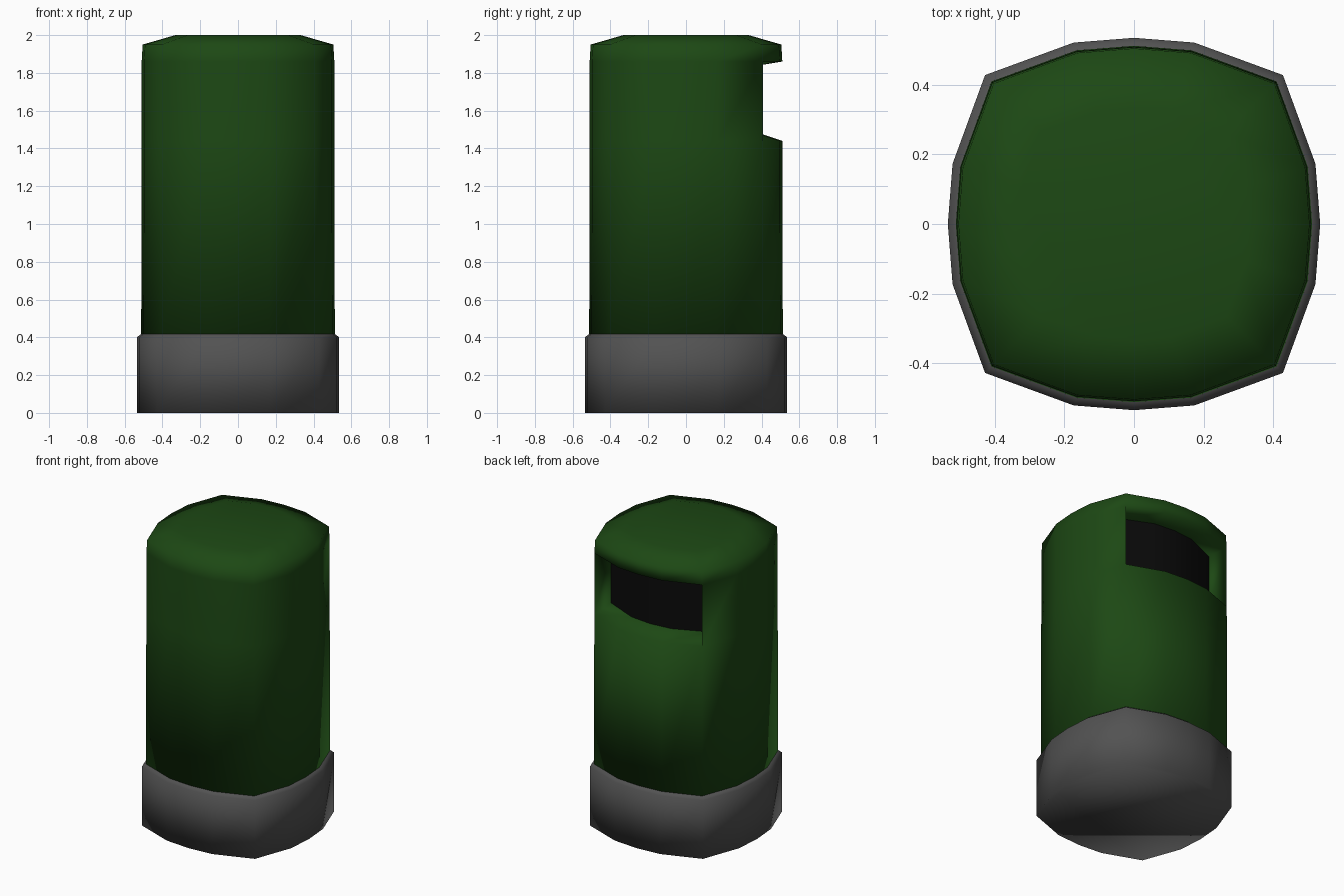
import bpy, bmesh

if "Cube" in bpy.data.objects:
    bpy.data.objects.remove(bpy.data.objects["Cube"])

QUAD = [(0.51, 0.0), (0.497, 0.165), (0.408, 0.408), (0.165, 0.497)]


def section(z, k=1.0):
    """Rounded-square outline of 16 points, starting at +x, counter-clockwise."""
    pts, quad = [], QUAD
    for _ in range(4):
        pts += [(x * k, y * k, z) for x, y in quad]
        quad = [(-y, x) for x, y in quad]
    return pts


def material(name, rgb):
    m = bpy.data.materials.new(name)
    m.diffuse_color = (*rgb, 1.0)
    m.use_nodes = True
    m.node_tree.nodes["Principled BSDF"].inputs["Base Color"].default_value = m.diffuse_color
    return m


def finish(name, bm, mat):
    me = bpy.data.meshes.new(name)
    bm.to_mesh(me)
    bm.free()
    me.materials.append(mat)
    for p in me.polygons:
        p.use_smooth = True
    ob = bpy.data.objects.new(name, me)
    bpy.context.collection.objects.link(ob)
    return ob


def loft(bm, levels, skip=lambda row, i: False):
    rings = [[bm.verts.new(p) for p in section(z, k)] for z, k in levels]
    for r, (a, b) in enumerate(zip(rings, rings[1:])):
        for i in range(16):
            j = (i + 1) % 16
            if not skip(r, i):
                bm.faces.new((a[i], a[j], b[j], b[i]))
    bm.faces.new(rings[0][::-1])
    bm.faces.new(rings[-1])
    return rings


green = material("green_paint", (0.012, 0.065, 0.007))
grey = material("dark_grey", (0.085, 0.085, 0.085))
black = material("black", (0.003, 0.003, 0.003))

# Base collar
bm = bmesh.new()
loft(bm, [(0, 1.05), (0.40, 1.05), (0.42, 1.0)])
finish("base", bm, grey)

# Body with a slot left open between the two rear corners
bm = bmesh.new()
rings = loft(bm, [(0.41, 1.005), (1.44, 1.0), (1.86, 1.0), (1.95, 0.99), (2.0, 0.65)],
             skip=lambda row, i: row == 1 and 2 <= i < 6)

# Slot reveal: sloped sill, head and side walls running inward
arc = [(0.37, 0.28), (0.15, 0.375), (0, 0.39), (-0.15, 0.375), (-0.37, 0.28)]
low = [bm.verts.new((x, y, 1.48)) for x, y in arc]
high = [bm.verts.new((x, y, 1.84)) for x, y in arc]
sill, head = rings[1][2:7], rings[2][2:7]
for i in range(4):
    bm.faces.new((sill[i], sill[i + 1], low[i + 1], low[i]))
    bm.faces.new((head[i + 1], head[i], high[i], high[i + 1]))
bm.faces.new((sill[0], low[0], high[0], head[0]))
bm.faces.new((low[4], sill[4], head[4], high[4]))
finish("body", bm, green)

# Dark panel at the back of the slot
bm = bmesh.new()
low = [bm.verts.new((x, y, 1.48)) for x, y in arc]
high = [bm.verts.new((x, y, 1.84)) for x, y in arc]
for i in range(4):
    bm.faces.new((low[i], low[i + 1], high[i + 1], high[i]))
finish("slot_panel", bm, black)
